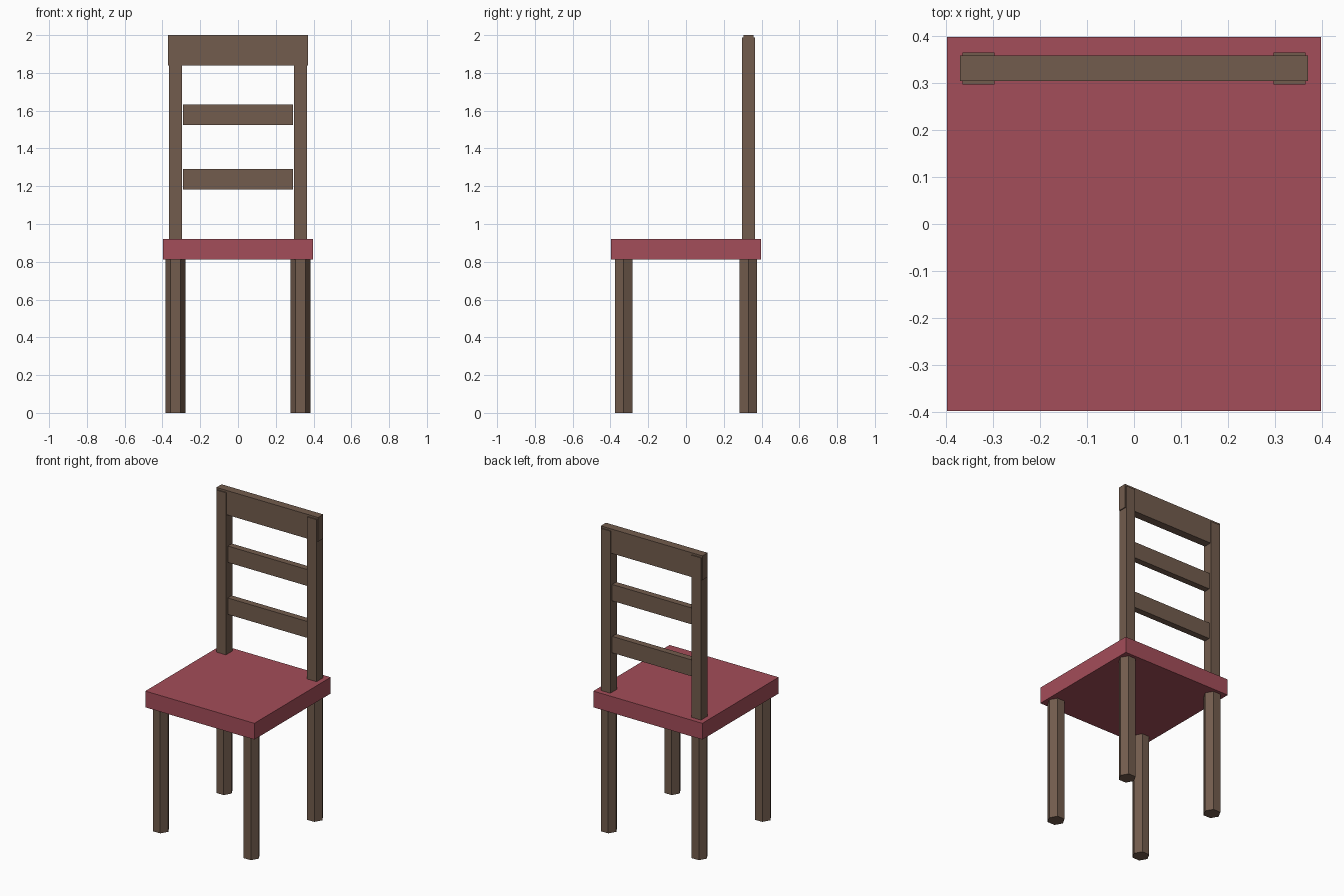
import bpy
from math import pi

if "Cube" in bpy.data.objects:
    bpy.data.objects.remove(bpy.data.objects["Cube"])


def material(name, rgb):
    m = bpy.data.materials.new(name)
    m.diffuse_color = (*rgb, 1)
    m.use_nodes = True
    m.node_tree.nodes["Principled BSDF"].inputs["Base Color"].default_value = m.diffuse_color
    return m


WOOD = material("dark_wood", (0.17, 0.107, 0.075))
RED = material("red_seat", (0.37, 0.075, 0.10))


def finish(name, mat):
    ob = bpy.context.object
    ob.name = ob.data.name = name
    ob.data.materials.append(mat)
    bpy.ops.object.transform_apply(location=False, rotation=True, scale=True)


def box(name, x, y, z, mat):
    """Box from (min, max) pairs on each axis."""
    spans = (x, y, z)
    bpy.ops.mesh.primitive_cube_add(size=1, location=[(a + b) / 2 for a, b in spans])
    bpy.context.object.scale = [b - a for a, b in spans]
    finish(name, mat)


SEAT_BOTTOM, SEAT_TOP = 0.813, 0.92
LEG = 0.33  # leg and post distance from the centre lines

# Seat
box("seat", (-0.397, 0.397), (-0.397, 0.397), (SEAT_BOTTOM, SEAT_TOP), RED)

# Hexagonal legs with a corner pointing along x, and square back posts
for side, sx in (("left", -1), ("right", 1)):
    for end, sy in (("front", -1), ("back", 1)):
        bpy.ops.mesh.primitive_cylinder_add(
            vertices=6, radius=0.053, depth=SEAT_BOTTOM,
            location=(sx * LEG, sy * LEG, SEAT_BOTTOM / 2), rotation=(0, 0, pi / 2))
        finish(f"{end}_leg_{side}", WOOD)
    cx = sx * LEG
    box(f"back_post_{side}", (cx - 0.034, cx + 0.034), (0.297, 0.364),
        (SEAT_TOP, 1.987), WOOD)

# Top rail, slightly wider and taller than the posts
box("top_rail", (-0.37, 0.37), (0.304, 0.358), (1.84, 2.0), WOOD)

# Two slats between the posts
for name, z in (("lower_slat", 1.183), ("upper_slat", 1.525)):
    box(name, (-0.291, 0.291), (0.31, 0.352), (z, z + 0.108), WOOD)
